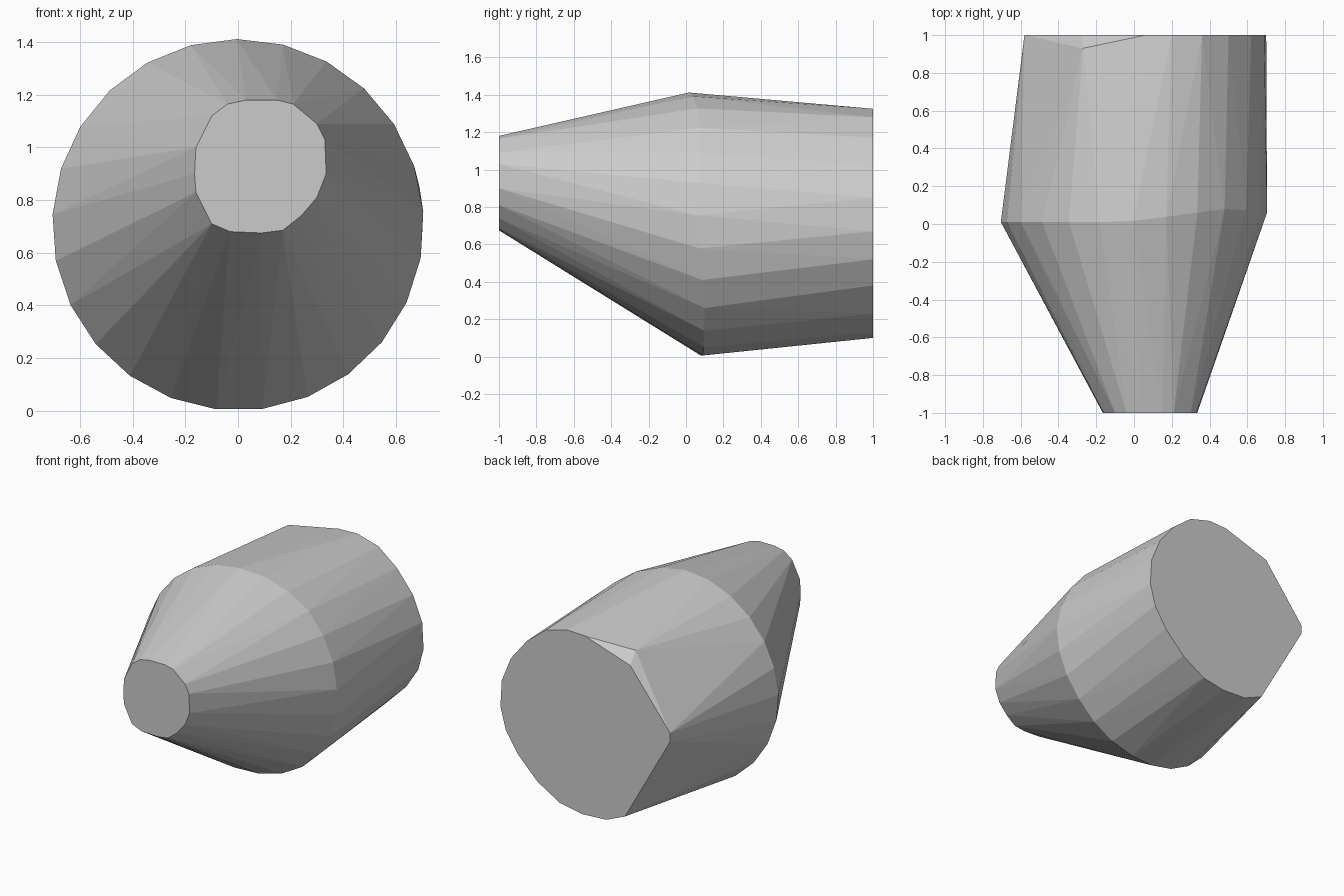
import bpy, bmesh
from math import sin, cos, radians, pi

if "Cube" in bpy.data.objects:
    bpy.data.objects.remove(bpy.data.objects["Cube"])

# Outlines as (x, z)
front_cap = [(.33, .96), (.335, .9), (.30, .81), (.24, .74), (.17, .685), (.09, .675),
             (-.03, .68), (-.1, .71), (-.16, .83), (-.165, .9), (-.16, 1.0), (-.1, 1.12),
             (-.04, 1.165), (.03, 1.18), (.15, 1.18), (.21, 1.165), (.3, 1.09), (.33, 1.03)]
back_cap = [(.7, .67), (.69, .85), (.62, 1.02), (.5, 1.17), (.36, 1.28), (.2, 1.325),
            (.06, 1.32), (-.28, 1.21), (-.58, .83), (-.58, .77), (-.24, .17), (-.1, .11),
            (.08, .1), (.25, .13), (.42, .23), (.57, .38), (.66, .52)]

points = [(x, -1, z) for x, z in front_cap] + [(x, 1, z) for x, z in back_cap]

# Widest girdle, wavering slightly along y
SIDES = 25
seam = [.06, .08, .01, .01, .01, .05, .09, .10, .06]
for i in range(SIDES):
    a = 2 * pi * i / SIDES + radians(4)
    t = 8 * i / SIDES
    k = int(t)
    y = seam[k] + (seam[k + 1] - seam[k]) * (t - k)
    points.append((.706 * cos(a), y, .706 + .706 * sin(a)))

# Chipped corner behind the upper left rim
points.append((-.27, .93, 1.285))

# Wrap everything in flat facets
bm = bmesh.new()
for p in points:
    bm.verts.new(p)
hull = bmesh.ops.convex_hull(bm, input=bm.verts[:])
loose = [v for v in bm.verts if not v.link_faces]
bmesh.ops.delete(bm, geom=loose, context='VERTS')
bmesh.ops.dissolve_limit(bm, angle_limit=radians(1), verts=bm.verts[:], edges=bm.edges[:])
bmesh.ops.recalc_face_normals(bm, faces=bm.faces[:])

mesh = bpy.data.meshes.new("faceted_body")
bm.to_mesh(mesh)
bm.free()
body = bpy.data.objects.new("faceted_body", mesh)
bpy.context.collection.objects.link(body)
